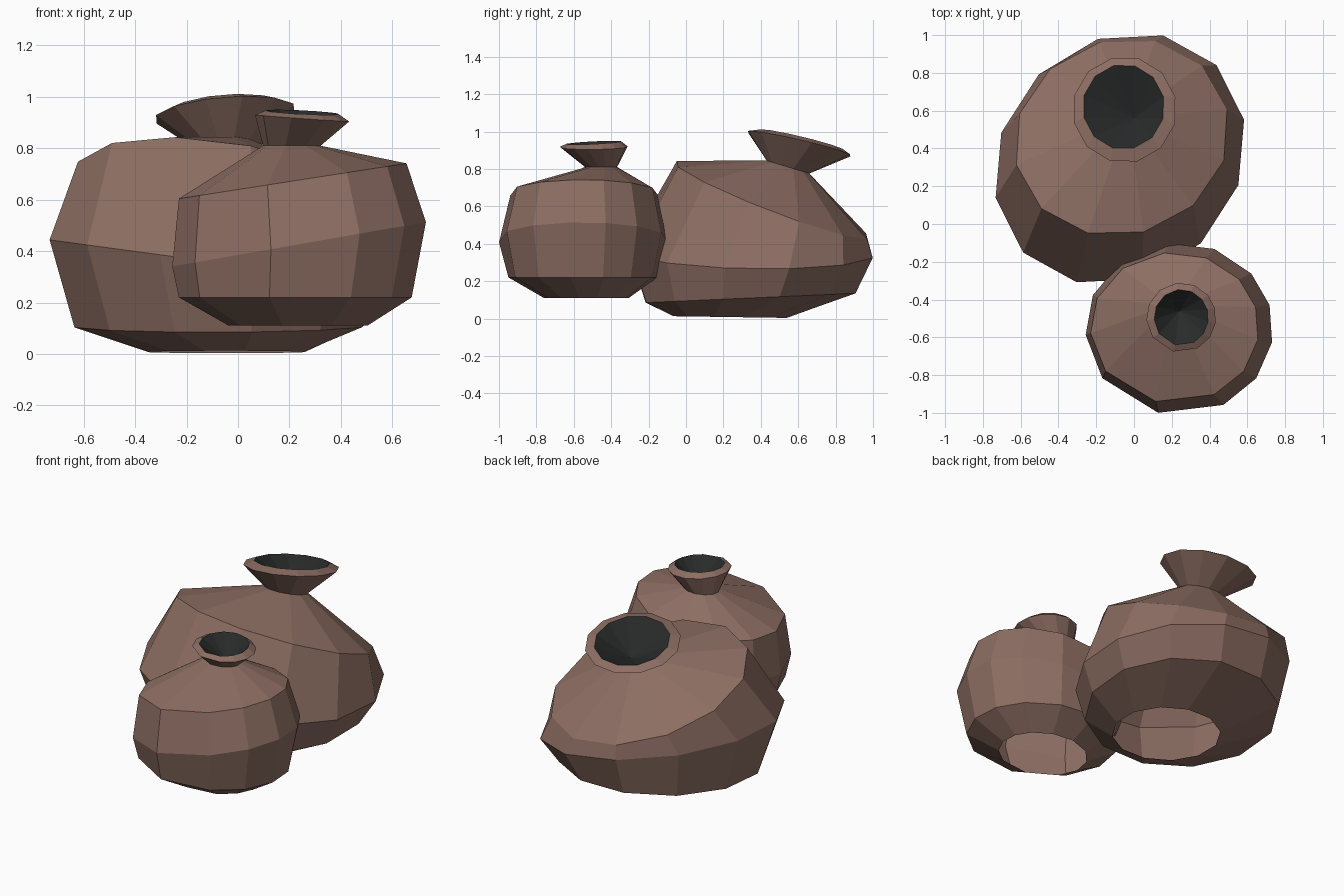
import bpy, bmesh, math


def material(name, rgb):
    m = bpy.data.materials.new(name)
    m.diffuse_color = (*rgb, 1)
    return m


CLAY = material("brown clay", (0.266, 0.156, 0.125))
DARK = material("dark interior", (0.022, 0.024, 0.024))


def make_pot(name, angles, rings, apex):
    """Loft tilted rings (cx, cy, cz, rx, ry, slope_x, slope_y, skew); the last
    ring is the mouth edge, closed by a dark cone. The base stays open."""
    bm = bmesh.new()
    n = len(angles)
    loops = []
    for cx, cy, cz, rx, ry, sx, sy, skew in rings:
        loop = []
        for deg in angles:
            c, s = math.cos(math.radians(deg)), math.sin(math.radians(deg))
            dx, dy = 1.025 * rx * (c + skew * s), 1.025 * ry * (s + skew * c)
            loop.append(bm.verts.new((cx + dx, cy + dy, cz + sx * dx + sy * dy)))
        loops.append(loop)
    # walls, neck and lip
    for low, high in zip(loops, loops[1:]):
        for i in range(n):
            j = (i + 1) % n
            bm.faces.new((low[i], low[j], high[j], high[i]))
    # dark funnel inside the mouth
    tip = bm.verts.new(apex)
    mouth = loops[-1]
    for i in range(n):
        f = bm.faces.new((mouth[i], mouth[(i + 1) % n], tip))
        f.material_index = 1
    mesh = bpy.data.meshes.new(name)
    bm.to_mesh(mesh)
    bm.free()
    mesh.materials.append(CLAY)
    mesh.materials.append(DARK)
    obj = bpy.data.objects.new(name, mesh)
    bpy.context.collection.objects.link(obj)


# Large pot: base, lower wall, belly, slanted shoulder, neck, lip, mouth
make_pot("large_pot", [14 + 30 * i for i in range(12)], [
    (-0.045, 0.235, 0.008, 0.305, 0.305, 0, -0.015, 0.0),
    (-0.070, 0.345, 0.110, 0.565, 0.565, 0, 0.044, 0.03),
    (-0.075, 0.345, 0.355, 0.650, 0.650, -0.135, 0, 0.07),
    (-0.065, 0.460, 0.633, 0.555, 0.510, -0.107, -0.376, 0.04),
    (-0.045, 0.545, 0.810, 0.125, 0.115, 0, -0.30, 0.0),
    (-0.050, 0.605, 0.935, 0.270, 0.275, 0.08, -0.23, 0.0),
    (-0.055, 0.620, 0.955, 0.212, 0.220, 0.08, -0.24, 0.0),
], (0.0, 0.56, 0.81))

# Small pot: same order of rings, sides unevenly spaced
make_pot("small_pot",
         [16, 40, 68, 97, 128, 157, 184, 215, 257, 298, 325, 351], [
    (0.235, -0.535, 0.110, 0.265, 0.225, 0, 0, 0),
    (0.225, -0.555, 0.220, 0.445, 0.395, 0, 0, 0),
    (0.240, -0.555, 0.427, 0.485, 0.445, 0.175, 0, 0),
    (0.215, -0.550, 0.673, 0.435, 0.390, 0.155, 0, 0),
    (0.210, -0.455, 0.810, 0.110, 0.085, 0, 0, 0),
    (0.250, -0.495, 0.917, 0.180, 0.180, -0.07, 0.01, 0),
    (0.250, -0.495, 0.940, 0.140, 0.145, -0.05, 0.05, 0),
], (0.24, -0.46, 0.82))
